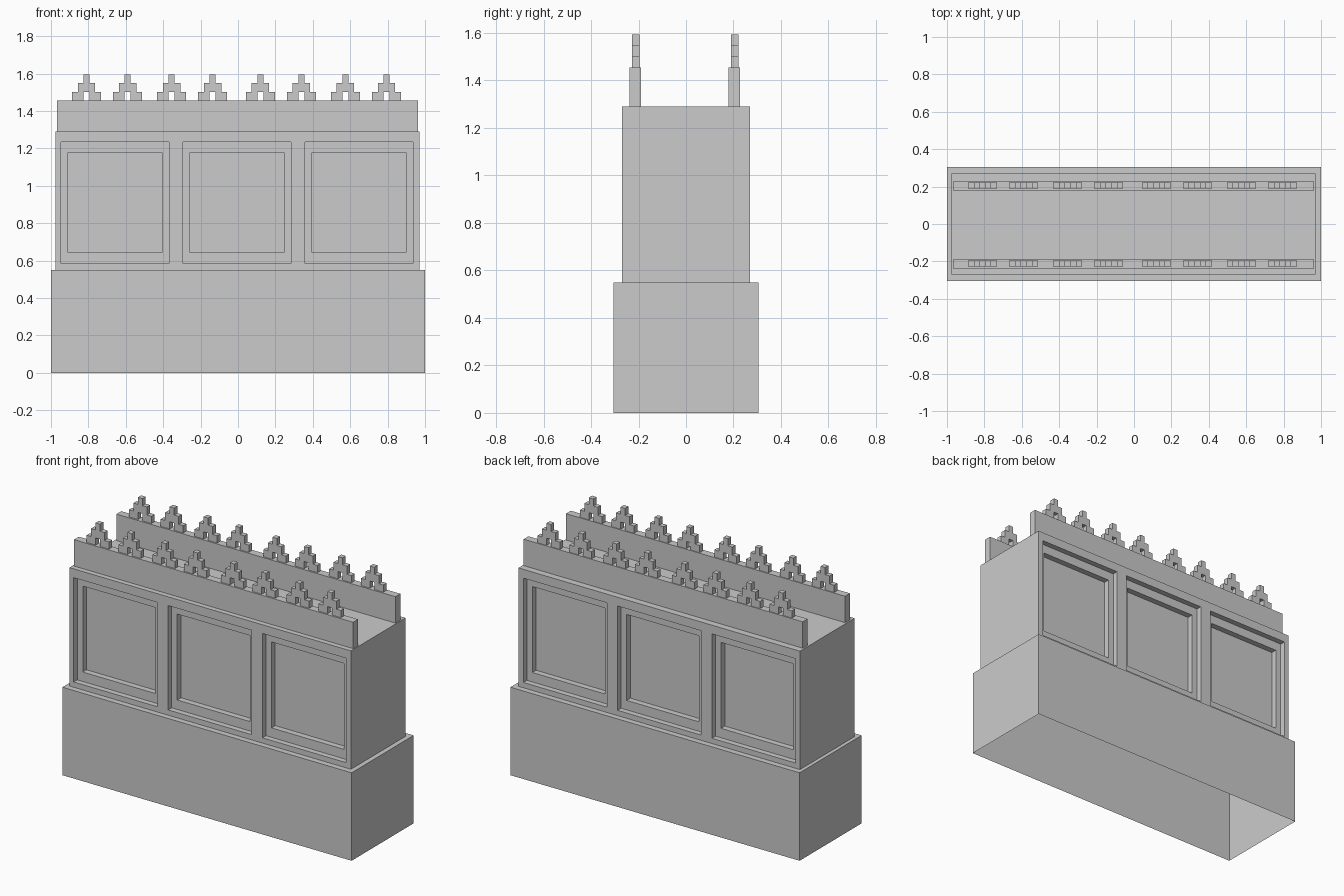
import bpy, bmesh
from mathutils import Matrix, Vector

if "Cube" in bpy.data.objects:
    bpy.data.objects.remove(bpy.data.objects["Cube"])


def make_object(name, bm):
    bmesh.ops.recalc_face_normals(bm, faces=bm.faces)
    mesh = bpy.data.meshes.new(name)
    bm.to_mesh(mesh)
    bm.free()
    obj = bpy.data.objects.new(name, mesh)
    bpy.context.collection.objects.link(obj)
    return obj


def add_box(bm, x0, x1, y0, y1, z0, z1):
    centre = Vector((x0 + x1, y0 + y1, z0 + z1)) / 2
    size = Matrix.Diagonal((x1 - x0, y1 - y0, z1 - z0, 1))
    bmesh.ops.create_cube(bm, size=1, matrix=Matrix.Translation(centre) @ size)


# Plinth: thin shell, open underneath
bm = bmesh.new()
add_box(bm, -1, 1, -0.306, 0.306, 0, 0.55)
bm.normal_update()
bmesh.ops.delete(bm, geom=[f for f in bm.faces if f.normal.z < -0.9], context='FACES_ONLY')
make_object("plinth", bm)

# Main body
bm = bmesh.new()
add_box(bm, -0.977, 0.97, -0.27, 0.27, 0.55, 1.29)
body = make_object("body", bm)


# Stepped recessed panels, three per long side
def cut_panels(name, half_width, z0, z1, depth):
    bm = bmesh.new()
    for x in (-0.658, -0.005, 0.647):
        for y0, y1 in ((-0.4, -0.27 + depth), (0.27 - depth, 0.4)):
            add_box(bm, x - half_width, x + half_width, y0, y1, z0, z1)
    cutter = make_object(name, bm)
    cutter.hide_render = True
    cutter.hide_set(True)
    mod = body.modifiers.new(name, 'BOOLEAN')
    mod.operation = 'DIFFERENCE'
    mod.solver = 'EXACT'
    mod.object = cutter


cut_panels("panel_frame_cutter", 0.289, 0.583, 1.235, 0.035)
cut_panels("panel_centre_cutter", 0.251, 0.642, 1.179, 0.072)

# Stepped finial outline: half profile, mirrored about its centre
C = 0.031
half = [(0.5 * C, 1.594), (0.5 * C, 1.55), (1.5 * C, 1.55), (1.5 * C, 1.5),
        (2.5 * C, 1.5), (2.5 * C, 1.455), (0.5 * C, 1.455), (0.5 * C, 1.5)]
outline = half + [(-x, z) for x, z in reversed(half)]


def add_finial(bm, cx, y0, y1):
    face = bm.faces.new([bm.verts.new((cx + x, y0, z)) for x, z in outline])
    ext = bmesh.ops.extrude_face_region(bm, geom=[face], use_keep_orig=True)
    verts = [v for v in ext["geom"] if isinstance(v, bmesh.types.BMVert)]
    bmesh.ops.translate(bm, vec=(0, y1 - y0, 0), verts=verts)


# Parapet rails with a row of finials, front and back
finial_offsets = (0.128, 0.347, 0.582, 0.802)
for side, rail_y, fin_y in (("front", (-0.238, -0.19), (-0.228, -0.196)),
                            ("back", (0.18, 0.228), (0.19, 0.222))):
    bm = bmesh.new()
    add_box(bm, -0.967, 0.963, *rail_y, 1.29, 1.455)
    make_object(side + "_parapet", bm)
    bm = bmesh.new()
    for off in finial_offsets:
        for sign in (-1, 1):
            add_finial(bm, -0.008 + sign * off, *fin_y)
    make_object(side + "_finials", bm)
